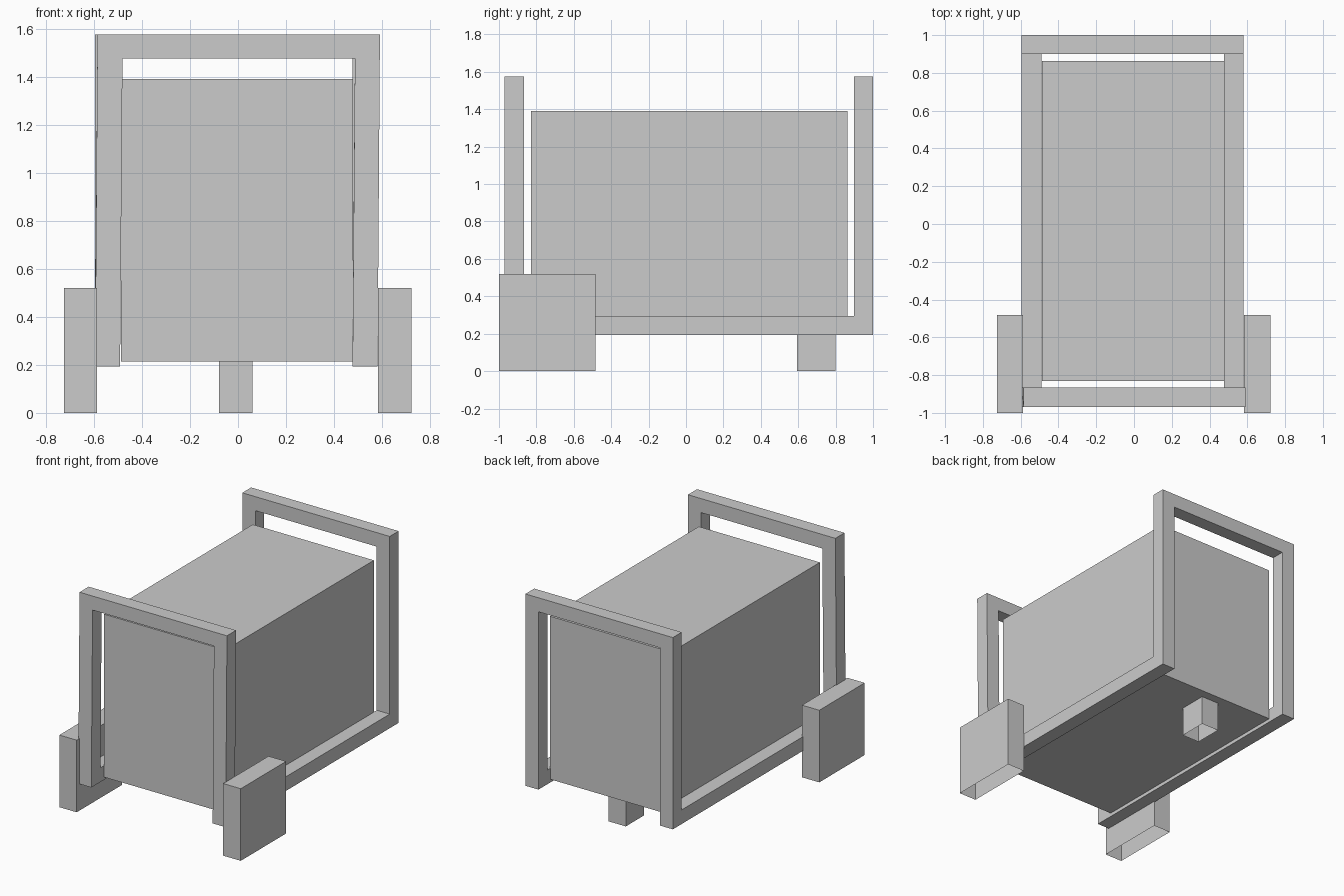
import bpy, bmesh

if "Cube" in bpy.data.objects:
    bpy.data.objects.remove(bpy.data.objects["Cube"])


def finish(name, bm):
    bmesh.ops.recalc_face_normals(bm, faces=bm.faces)
    mesh = bpy.data.meshes.new(name)
    bm.to_mesh(mesh)
    bm.free()
    obj = bpy.data.objects.new(name, mesh)
    bpy.context.collection.objects.link(obj)
    return obj


def box(name, x, y, z, open_bottom=False):
    """Box from (min, max) ranges, optionally without its underside."""
    bm = bmesh.new()
    bmesh.ops.create_cube(bm, size=1)
    for v in bm.verts:
        v.co = [r[1] if c > 0 else r[0] for c, r in zip(v.co, (x, y, z))]
    obj_faces = [f for f in bm.faces
                 if open_bottom and all(v.co.z == min(w.co.z for w in bm.verts) for v in f.verts)]
    # normals are already consistent; fix them before opening the shell
    bmesh.ops.recalc_face_normals(bm, faces=bm.faces)
    if obj_faces:
        bmesh.ops.delete(bm, geom=obj_faces, context='FACES_ONLY')
    return finish(name, bm)


# Main body
box("body", (-0.487, 0.479), (-0.83, 0.864), (0.215, 1.39))

# Block wheels and front support, open underneath
box("wheel_left", (-0.725, -0.587), (-1.0, -0.483), (0, 0.52), True)
box("wheel_right", (0.582, 0.722), (-1.0, -0.483), (0, 0.52), True)
box("caster", (-0.08, 0.06), (0.594, 0.8), (0, 0.215), True)

# Tubular frame: one closed square-section loop, mitred at its eight corners
X_OUT_IN = (0.588, 0.484)
Y_OUT_IN = {1: (1.0, 0.899), -1: (-0.97, -0.866)}
Z_LOW = (0.193, 0.295)
Z_HIGH = (1.576, 1.475)
# (x side, y end, is top)
corners = [(-1, -1, 0), (-1, 1, 0), (-1, 1, 1), (1, 1, 1),
           (1, 1, 0), (1, -1, 0), (1, -1, 1), (-1, -1, 1)]

bm = bmesh.new()
rings = []
for sx, sy, top in corners:
    shift = 0.003 if (top and sy < 0) else -0.007   # front hoop leans slightly
    ring = []
    for p, q in ((0, 0), (0, 1), (1, 1), (1, 0)):
        z = Z_HIGH[p] if top else Z_LOW[q]
        ring.append(bm.verts.new((sx * X_OUT_IN[p] + shift, Y_OUT_IN[sy][q], z)))
    rings.append(ring)
for i, a in enumerate(rings):
    b = rings[(i + 1) % len(rings)]
    for k in range(4):
        m = (k + 1) % 4
        bm.faces.new((a[k], a[m], b[m], b[k]))
finish("frame", bm)
